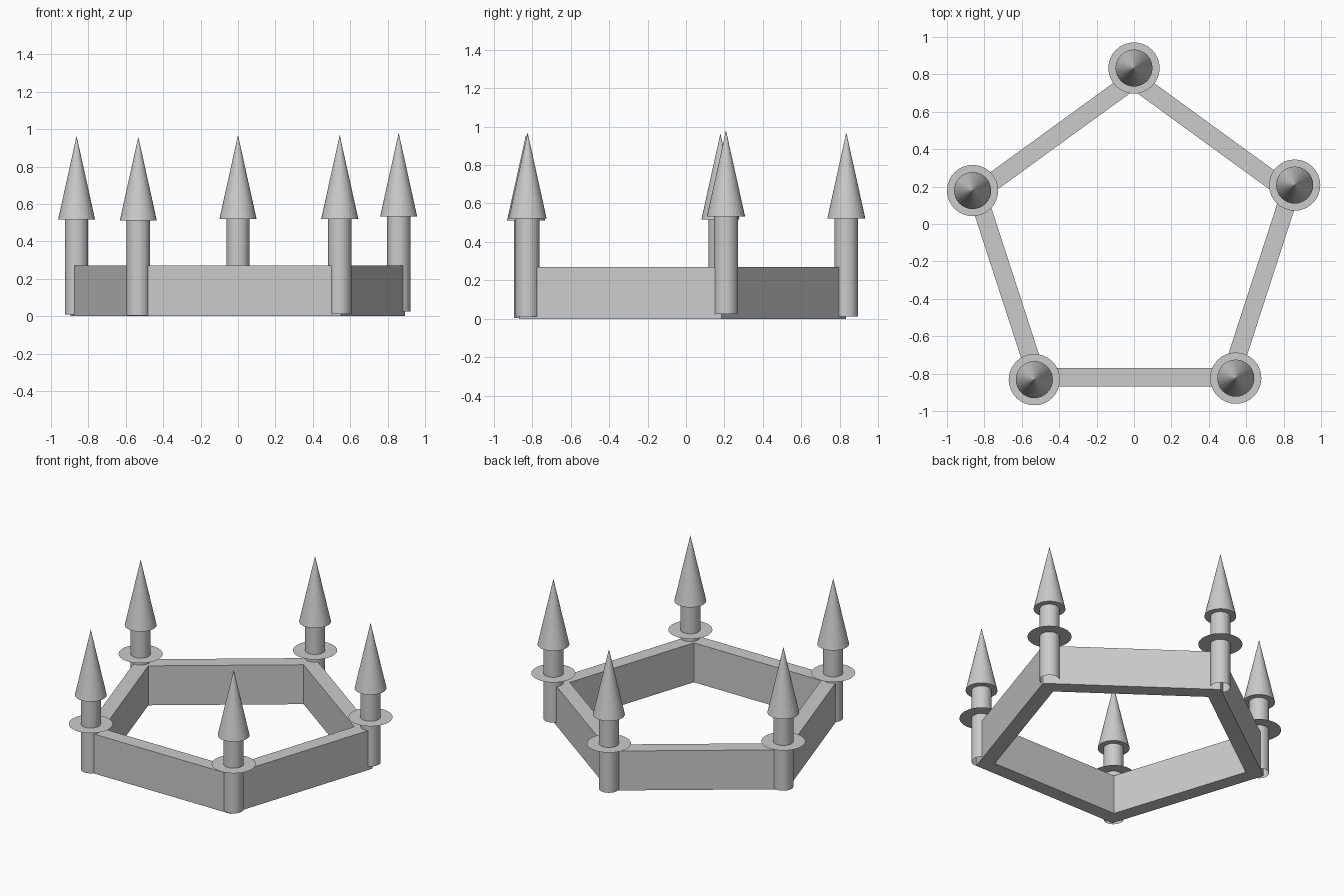
import bpy, bmesh, math
from mathutils import Matrix

if "Cube" in bpy.data.objects:
    bpy.data.objects.remove(bpy.data.objects["Cube"])

stone = bpy.data.materials.new("light grey stone")
stone.diffuse_color = (0.6, 0.6, 0.6, 1)
stone.use_nodes = True
stone.node_tree.nodes["Principled BSDF"].inputs["Base Color"].default_value = stone.diffuse_color


def add_object(name, bm):
    bmesh.ops.recalc_face_normals(bm, faces=bm.faces)
    mesh = bpy.data.meshes.new(name)
    bm.to_mesh(mesh)
    bm.free()
    mesh.materials.append(stone)
    obj = bpy.data.objects.new(name, mesh)
    bpy.context.collection.objects.link(obj)
    return obj


# Five-sided curtain wall: outer and inner pentagon rings
def build_wall(radius, thickness, height, cx, cy):
    bm = bmesh.new()
    inner = radius - thickness / math.cos(math.pi / 5)
    rings = []
    for r, z in ((radius, 0), (radius, height), (inner, height), (inner, 0)):
        rings.append([bm.verts.new((cx + r * math.sin(i * math.tau / 5),
                                    cy + r * math.cos(i * math.tau / 5), z))
                      for i in range(5)])
    for k in range(4):
        a, b = rings[k], rings[(k + 1) % 4]
        for i in range(5):
            j = (i + 1) % 5
            bm.faces.new((a[i], a[j], b[j], b[i]))
    return add_object("curtain_wall", bm)


build_wall(0.94, 0.097, 0.27, -0.002, -0.107)

SIDES = 32
# x, y, base height of each corner tower
towers = [(0.0, 0.834, 0.013), (0.859, 0.208, 0.025), (0.544, -0.824, 0.013),
          (-0.533, -0.832, 0.003), (-0.863, 0.179, 0.008)]

for n, (x, y, z) in enumerate(towers, 1):
    # Open tower shaft
    bm = bmesh.new()
    bmesh.ops.create_cone(bm, cap_ends=False, segments=SIDES, radius1=0.062,
                          radius2=0.062, depth=0.508,
                          matrix=Matrix.Translation((x, y, z + 0.254)))
    add_object(f"tower_shaft_{n}", bm)
    # Flat platform ring
    bm = bmesh.new()
    bmesh.ops.create_circle(bm, cap_ends=True, segments=SIDES, radius=0.137,
                            matrix=Matrix.Translation((x, y, z + 0.31)))
    add_object(f"tower_platform_{n}", bm)
    # Pointed roof
    bm = bmesh.new()
    bmesh.ops.create_cone(bm, cap_ends=True, segments=SIDES, radius1=0.099,
                          radius2=0, depth=0.448,
                          matrix=Matrix.Translation((x, y, z + 0.508 + 0.224)))
    bmesh.ops.remove_doubles(bm, verts=bm.verts, dist=1e-5)
    add_object(f"tower_roof_{n}", bm)
